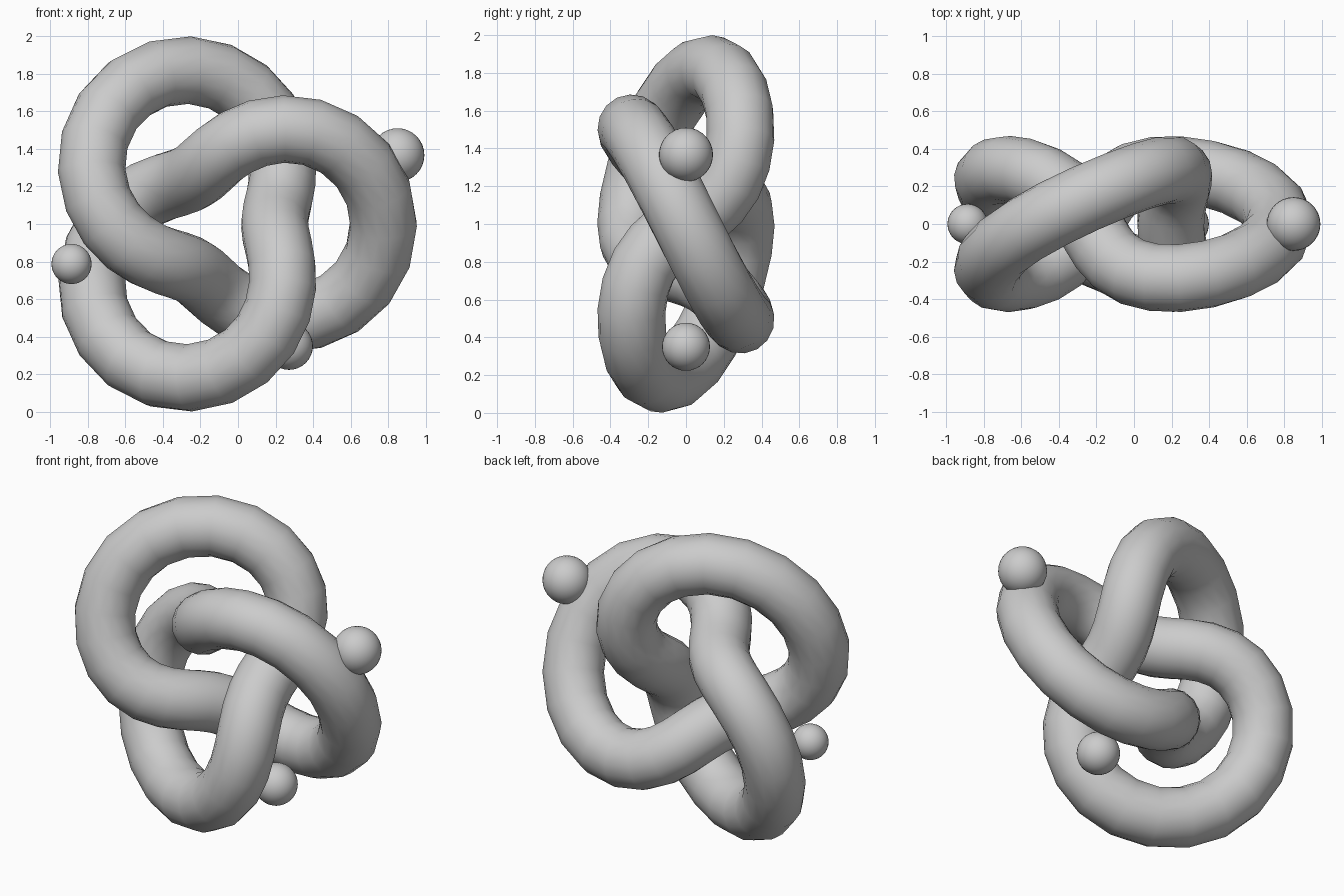
import bpy
from math import sin, cos, tau

if "Cube" in bpy.data.objects:
    bpy.data.objects.remove(bpy.data.objects["Cube"])

S = 0.29          # knot scale
TUBE = 0.18       # tube radius
CX = -0.095       # knot centre in x
N = 64            # steps along the knot

# Trefoil knot tube, standing upright with one lobe pointing right
curve = bpy.data.curves.new("knot", 'CURVE')
curve.dimensions = '3D'
curve.bevel_depth = TUBE
curve.bevel_resolution = 6
spline = curve.splines.new('POLY')
spline.points.add(N - 1)
spline.use_cyclic_u = True
for i, p in enumerate(spline.points):
    t = tau * i / N
    r = S * (2 + cos(3 * t))
    p.co = (CX + r * cos(2 * t), -S * sin(3 * t), 1 + r * sin(2 * t), 1)
knot = bpy.data.objects.new("knot", curve)
bpy.context.collection.objects.link(knot)
bpy.context.view_layer.objects.active = knot
knot.select_set(True)
bpy.ops.object.convert(target='MESH')
bpy.ops.object.shade_smooth()


# Balls resting on the outside of the knot
def ball(name, x, z, radius):
    bpy.ops.mesh.primitive_uv_sphere_add(segments=32, ring_count=16,
                                         radius=radius, location=(x, 0, z))
    bpy.context.object.name = name
    bpy.ops.object.shade_smooth()


ball("large_ball", 0.85, 1.367, 0.143)
ball("small_ball", -0.887, 0.787, 0.107)
ball("medium_ball", 0.272, 0.35, 0.127)
